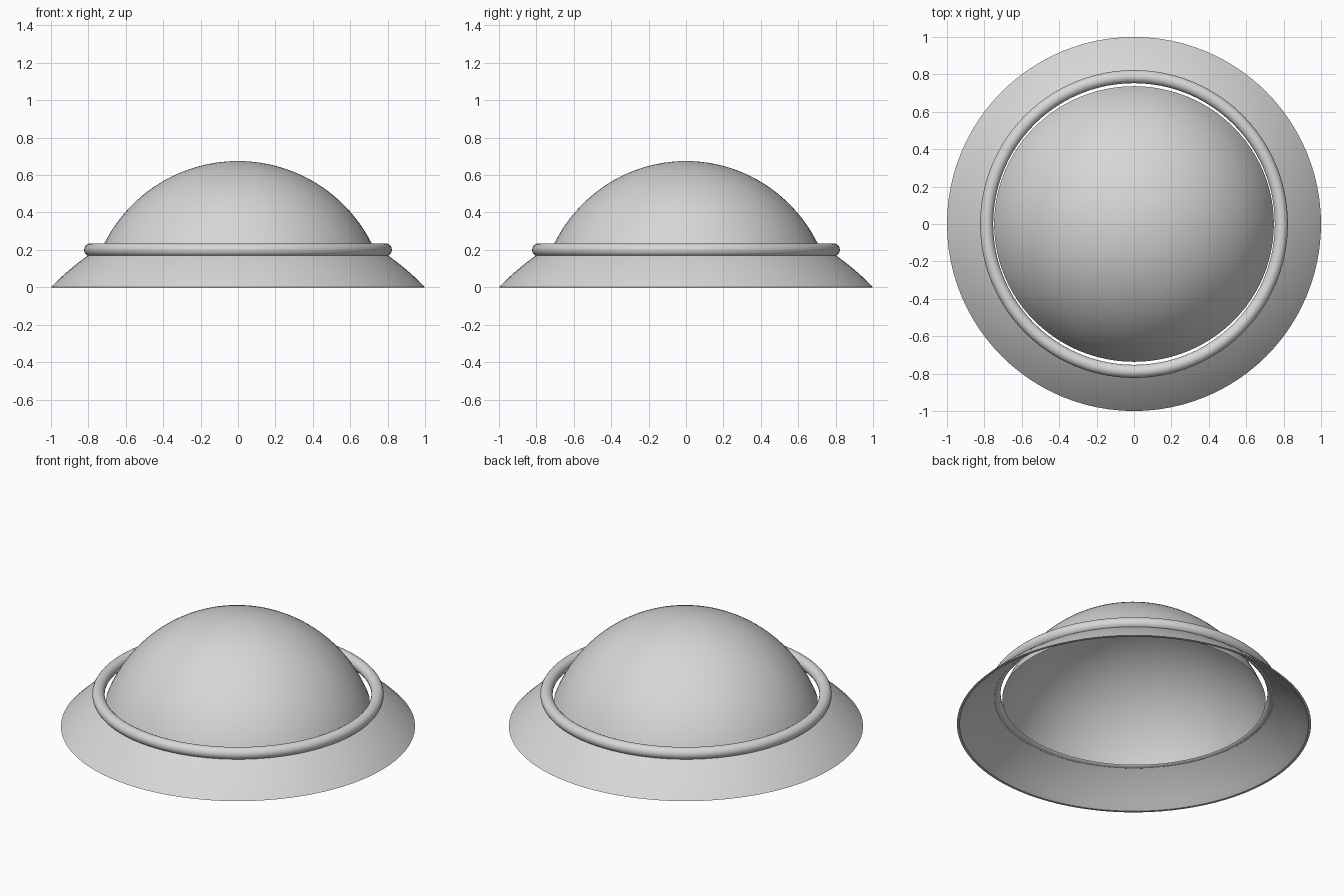
import bpy, math

if "Cube" in bpy.data.objects:
    bpy.data.objects.remove(bpy.data.objects["Cube"])

grey = bpy.data.materials.new("light grey")
grey.diffuse_color = (0.68, 0.68, 0.68, 1)
grey.use_nodes = True
grey.node_tree.nodes["Principled BSDF"].inputs["Base Color"].default_value = grey.diffuse_color
SEG = 96


def lathe(name, profile, closed=False, scale_y=1.0):
    """Spin an (r, z) profile round z; a point with r = 0 becomes a pole."""
    verts, faces, rings = [], [], []
    for r, z in profile:
        n = 1 if r < 1e-6 else SEG
        rings.append([len(verts) + i for i in range(n)])
        for i in range(n):
            a = 2 * math.pi * i / SEG
            verts.append((r * math.cos(a), r * math.sin(a) * scale_y, z))
    pairs = list(zip(rings, rings[1:]))
    if closed:
        pairs.append((rings[-1], rings[0]))
    for lo, hi in pairs:
        for i in range(SEG):
            j = (i + 1) % SEG
            if len(hi) == 1:
                faces.append((lo[i], lo[j], hi[0]))
            else:
                faces.append((lo[i], lo[j], hi[j], hi[i]))
    mesh = bpy.data.meshes.new(name)
    mesh.from_pydata(verts, [], faces)
    mesh.materials.append(grey)
    obj = bpy.data.objects.new(name, mesh)
    bpy.context.collection.objects.link(obj)
    bpy.context.view_layer.objects.active = obj
    obj.select_set(True)
    bpy.ops.object.shade_smooth_by_angle(angle=math.radians(40))
    obj.select_set(False)
    return obj


def arc(radius, centre_z, r0, r1, steps):
    """Points on a sphere's profile from horizontal radius r0 to r1."""
    a0, a1 = math.asin(r0 / radius), math.asin(r1 / radius)
    angles = [a0 + (a1 - a0) * i / steps for i in range(steps + 1)]
    return [(radius * math.sin(a), centre_z + radius * math.cos(a)) for a in angles]


# Dome: open spherical cap, slightly narrower front to back
lathe("dome", arc(0.80, -0.125, 0.748, 0.0, 24), scale_y=0.985)

# Skirt: thin, gently curved flared brim with a flat lower rim
outer = arc(1.39, -0.965, 1.0, 0.79, 10)
inner = [(r - 0.008, z - 0.009) for r, z in reversed(outer)]
inner[-1] = (0.985, 0.0)
lathe("skirt", outer + inner, closed=True)

# Ring: round tube between the skirt and the dome
tube = [(0.788 + 0.035 * math.cos(2 * math.pi * i / 20),
         0.20 + 0.035 * math.sin(2 * math.pi * i / 20)) for i in range(20)]
lathe("ring", tube, closed=True)
